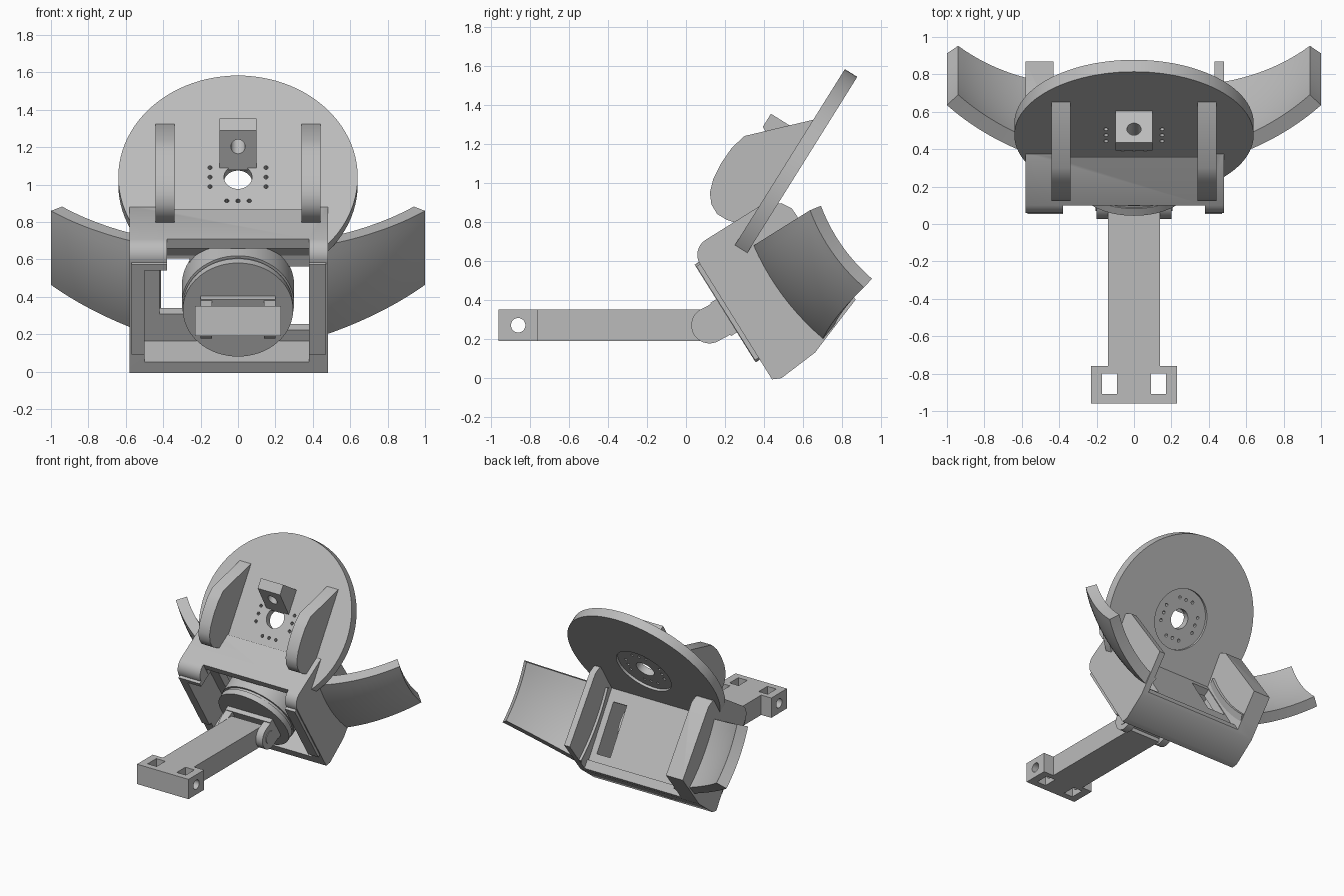
import bpy, bmesh
from math import radians, sqrt, cos, sin, pi
from mathutils import Matrix, Vector

if "Cube" in bpy.data.objects:
    bpy.data.objects.remove(bpy.data.objects["Cube"])

GREY = bpy.data.materials.new("plain grey")
GREY.use_nodes = True
GREY.diffuse_color = (0.5, 0.5, 0.5, 1)
GREY.node_tree.nodes["Principled BSDF"].inputs["Base Color"].default_value = (0.5, 0.5, 0.5, 1)

WORLD = Matrix.Identity(4)
BODY = Matrix.Rotation(radians(32), 4, 'X')            # x, depth, height
DISC = Matrix.Translation((0, 0.475, 1.04)) @ Matrix.Rotation(radians(58), 4, 'X')


def finish(name, bm, frame=WORLD):
    bmesh.ops.recalc_face_normals(bm, faces=bm.faces)
    mesh = bpy.data.meshes.new(name)
    bm.to_mesh(mesh)
    bm.free()
    ob = bpy.data.objects.new(name, mesh)
    bpy.context.collection.objects.link(ob)
    ob.matrix_world = frame
    mesh.materials.append(GREY)
    return ob


def box(name, x, y, z, frame=WORLD):
    bm = bmesh.new()
    bmesh.ops.create_cube(bm, size=1)
    for v in bm.verts:
        v.co = [(a + b) / 2 + c * (b - a) for (a, b), c in zip((x, y, z), v.co)]
    return finish(name, bm, frame)


def rods(name, centres, radius, length, axis='Z', frame=WORLD, sides=48):
    """One mesh holding a cylinder at every centre."""
    turn = {'X': Matrix.Rotation(pi / 2, 4, 'Y'), 'Y': Matrix.Rotation(pi / 2, 4, 'X'), 'Z': WORLD}[axis]
    bm = bmesh.new()
    for c in centres:
        bmesh.ops.create_cone(bm, cap_ends=True, segments=sides, radius1=radius, radius2=radius,
                              depth=length, matrix=Matrix.Translation(c) @ turn)
    return finish(name, bm, frame)


def prism(name, outline, x0, x1, frame=WORLD):
    """Side outline stretched across the width."""
    bm = bmesh.new()
    face = bm.faces.new([bm.verts.new((x0, a, b)) for a, b in outline])
    out = bmesh.ops.extrude_face_region(bm, geom=[face])
    bmesh.ops.translate(bm, vec=(x1 - x0, 0, 0),
                        verts=[v for v in out["geom"] if isinstance(v, bmesh.types.BMVert)])
    return finish(name, bm, frame)


def apply(ob, mod):
    bpy.context.view_layer.objects.active = ob
    bpy.ops.object.modifier_apply(modifier=mod.name)


def cut(ob, *cutters):
    bpy.context.view_layer.update()
    for c in cutters:
        mod = ob.modifiers.new("cut", 'BOOLEAN')
        mod.operation, mod.solver, mod.object = 'DIFFERENCE', 'EXACT', c
        apply(ob, mod)
        bpy.data.objects.remove(c)


def smooth(ob):
    bpy.ops.object.select_all(action='DESELECT')
    ob.select_set(True)
    bpy.context.view_layer.objects.active = ob
    bpy.ops.object.shade_smooth_by_angle(angle=radians(30))


# Tilted hollow body with a rounded top front edge
nose = [(0.46 + 0.09 * cos(a), 0.457 + 0.09 * sin(a)) for a in (pi / 2 + i * pi / 16 for i in range(9))]
body = prism("body", nose + [(0.37, -0.24), (0.415, -0.26), (0.63, -0.24), (0.736, -0.2), (0.95, -0.12),
                             (0.92, 0.45), (0.89, 0.5), (0.79, 0.547)], -0.58, 0.48, BODY)
cut(body,
    box("front_cavity", (-0.5, 0.38), (0.3, 0.58), (-0.17, 0.42), BODY),
    box("top_cavity", (-0.379, 0.379), (0.4, 0.579), (0.3, 0.49), BODY),
    box("top_notch", (-0.38, 0.38), (0.3, 0.46), (0.35, 0.6), BODY),
    box("back_pocket", (-0.43, 0.43), (0.64, 1.2), (-0.16, 0.46), BODY),
    box("back_top", (-0.43, 0.43), (0.76, 1.2), (0.4, 0.7), BODY),
    box("back_bottom", (-0.43, 0.43), (0.66, 1.2), (-0.5, -0.1), BODY),
    box("left_window", (0.26, 0.379), (0.5, 0.7), (-0.1, 0.3), BODY),
    box("right_window", (-0.42, -0.26), (0.5, 0.7), (0.0, 0.35), BODY))
smooth(body)

# Thin front frame
front_frame = box("front_frame", (-0.57, 0.47), (0.348, 0.372), (-0.11, 0.457), BODY)
cut(front_frame, box("frame_gap", (-0.5, 0.38), (0.3, 0.4), (-0.2, 0.42), BODY),
    box("frame_top_gap", (-0.38, 0.38), (0.3, 0.4), (0.3, 0.6), BODY))

# Curved wings, part of a spherical shell
RADIUS, CENTRE_D, CENTRE_H = 1.4, 1.955, 0.2
bm = bmesh.new()
cols, rows, grid = 16, 10, []
for i in range(cols + 1):
    s = i / cols
    x, low = 0.44 + 0.56 * s, -0.21 + 0.12 * s
    column = []
    for j in range(rows + 1):
        h = low + (0.392 - low) * j / rows
        d = CENTRE_D - sqrt(RADIUS ** 2 - x ** 2 - (h - CENTRE_H) ** 2)
        column.append(bm.verts.new((x, d, h)))
    grid.append(column)
for i in range(cols):
    for j in range(rows):
        bm.faces.new((grid[i][j], grid[i + 1][j], grid[i + 1][j + 1], grid[i][j + 1]))
wings = finish("wings", bm, BODY)
if wings.data.polygons[0].normal.y > 0:
    wings.data.flip_normals()
shell = wings.modifiers.new("thickness", 'SOLIDIFY')
shell.thickness, shell.offset = 0.085, -1
apply(wings, shell)
apply(wings, wings.modifiers.new("other_side", 'MIRROR'))
smooth(wings)

# Round motor in the body
for name, radius, near, far in (("motor_rim", 0.3, 0.41, 0.6), ("motor_groove", 0.285, 0.385, 0.42),
                                ("motor_face", 0.295, 0.345, 0.39)):
    smooth(rods(name, [(0, (near + far) / 2, 0.174)], radius, far - near, 'Y', BODY, 64))

# Hinge: base plate, two lugs and a pin
PIVOT = Vector((0.12, 0.27))
box("hinge_base", (-0.2, 0.2), (0.31, 0.35), (0.06, 0.26), BODY)
lug = [(0.12 + 0.093 * cos(a), 0.27 + 0.093 * sin(a)) for a in (radians(120 + i * 10) for i in range(19))]
for side, name in ((1, "left"), (-1, "right")):
    smooth(prism(name + "_hinge_lug", lug + [(0.26, 0.24), (0.17, 0.4)], side * 0.14, side * 0.2))
smooth(rods("hinge_pin", [(0, PIVOT.x, PIVOT.y)], 0.05, 0.41, 'X'))

# Arm with a drilled cross block at its end
box("arm", (-0.14, 0.14), (-0.77, 0.12), (0.19, 0.35))
end_block = box("arm_end", (-0.23, 0.23), (-0.96, -0.76), (0.19, 0.35))
cut(end_block,
    box("slot", (0.09, 0.17), (-0.91, -0.8), (0.1, 0.5)),
    box("slot", (-0.17, -0.09), (-0.91, -0.8), (0.1, 0.5)),
    rods("cross_hole", [(0, -0.86, 0.27)], 0.037, 0.6, 'X', sides=32))
smooth(end_block)

# Large round plate with a hub recess and screw holes
plate = rods("round_plate", [(0, 0, -0.0375)], 0.64, 0.075, 'Z', DISC, 96)
screws = []
for k in range(4):
    spin = Matrix.Rotation(k * pi / 2, 4, 'Z')
    screws += [spin @ Vector((0.15, t, 0)) for t in (-0.06, 0, 0.06)]
cut(plate,
    box("plate_trim", (-1, 1), (-1, -0.45), (-0.3, 0.3), DISC),
    rods("hub_recess", [(0, 0, -0.08)], 0.23, 0.05, 'Z', DISC, 64),
    rods("centre_hole", [(0, 0, 0)], 0.075, 0.4, 'Z', DISC, 48),
    rods("screw_holes", screws, 0.012, 0.4, 'Z', DISC, 12))
smooth(plate)

# Drilled bracket on the plate
bracket = prism("bracket", [(0.05, -0.01), (0.245, -0.01), (0.245, 0.2), (0.167, 0.2)], -0.1, 0.1, DISC)
cut(bracket, rods("bracket_hole", [(0, 0.15, 0.115)], 0.038, 0.6, 'Y', DISC, 32))
smooth(bracket)

# Two upright side fins
fin = [(0.66, 1.325), (0.3, 1.24), (0.235, 1.18), (0.18, 1.1), (0.14, 1.02), (0.122, 0.95), (0.13, 0.89),
       (0.16, 0.84), (0.21, 0.81), (0.27, 0.79), (0.36, 0.82)]
for side, name in ((1, "left_fin"), (-1, "right_fin")):
    smooth(prism(name, fin, side * 0.34, side * 0.44))
